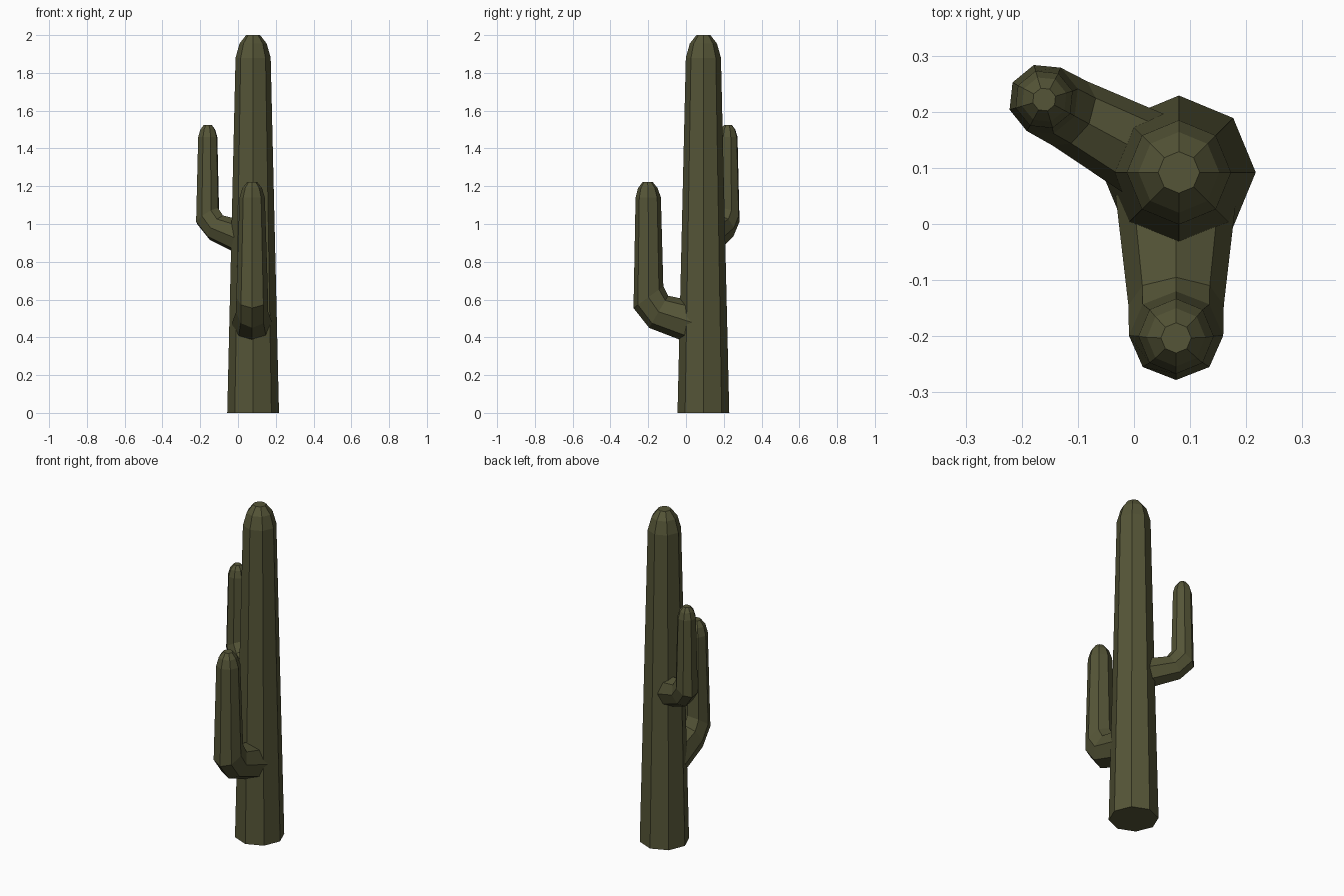
import bpy, bmesh, math
from mathutils import Vector

if "Cube" in bpy.data.objects:
    bpy.data.objects.remove(bpy.data.objects["Cube"])

SIDES = 8
CENTRE = Vector((0.08, 0.092, 0))

green = bpy.data.materials.new("dark olive green")
green.diffuse_color = (0.09, 0.09, 0.038, 1)
green.use_nodes = True
green.node_tree.nodes["Principled BSDF"].inputs["Base Color"].default_value = green.diffuse_color


def tube(name, base, angle, rings):
    """Loft eight-sided rings; each is (outer (s, z), inner (s, z), half width),
    with s measured from base along the horizontal direction angle."""
    out = Vector((math.cos(angle), math.sin(angle), 0))
    side = Vector((-out.y, out.x, 0))
    up = Vector((0, 0, 1))
    bm = bmesh.new()
    loops = []
    for (so, zo), (si, zi), w in rings:
        a = base + out * so + up * zo
        b = base + out * si + up * zi
        mid, half = (a + b) / 2, (a - b) / 2
        loops.append([bm.verts.new(mid + half * math.cos(t) + side * w * math.sin(t))
                      for t in (2 * math.pi * i / SIDES for i in range(SIDES))])
    for lo, hi in zip(loops, loops[1:]):
        for i in range(SIDES):
            j = (i + 1) % SIDES
            bm.faces.new((lo[i], lo[j], hi[j], hi[i]))
    bm.faces.new(loops[0][::-1])
    bm.faces.new(loops[-1])
    bmesh.ops.recalc_face_normals(bm, faces=bm.faces)
    mesh = bpy.data.meshes.new(name)
    bm.to_mesh(mesh)
    bm.free()
    mesh.materials.append(green)
    bpy.context.collection.objects.link(bpy.data.objects.new(name, mesh))


def level(s, z, r):
    """A horizontal ring centred at distance s."""
    return ((s + r, z), (s - r, z), r)


# Tapered trunk with rounded top
tube("trunk", CENTRE, 0, [level(0, z, r) for z, r in
     ((0, 0.137), (1.88, 0.093), (1.955, 0.072), (2.0, 0.037))])

# Lower arm, bending up at the front
tube("front_arm", Vector((0.075, 0.092, 0)), math.radians(-90), [
    ((0.04, 0.355), (0.04, 0.59), 0.108),
    ((0.287, 0.45), (0.187, 0.62), 0.085),
    ((0.37, 0.555), (0.212, 0.67), 0.084),
    level(0.292, 1.14, 0.067), level(0.294, 1.19, 0.052), level(0.295, 1.222, 0.027)])

# Higher, thinner arm, bending up at the back left
tube("back_arm", CENTRE, math.radians(151.6), [
    ((0.04, 0.82), (0.04, 1.015), 0.082),
    ((0.26, 0.915), (0.182, 1.045), 0.065),
    ((0.337, 1.0), (0.211, 1.085), 0.064),
    level(0.273, 1.46, 0.053), level(0.273, 1.50, 0.041), level(0.273, 1.525, 0.021)])
